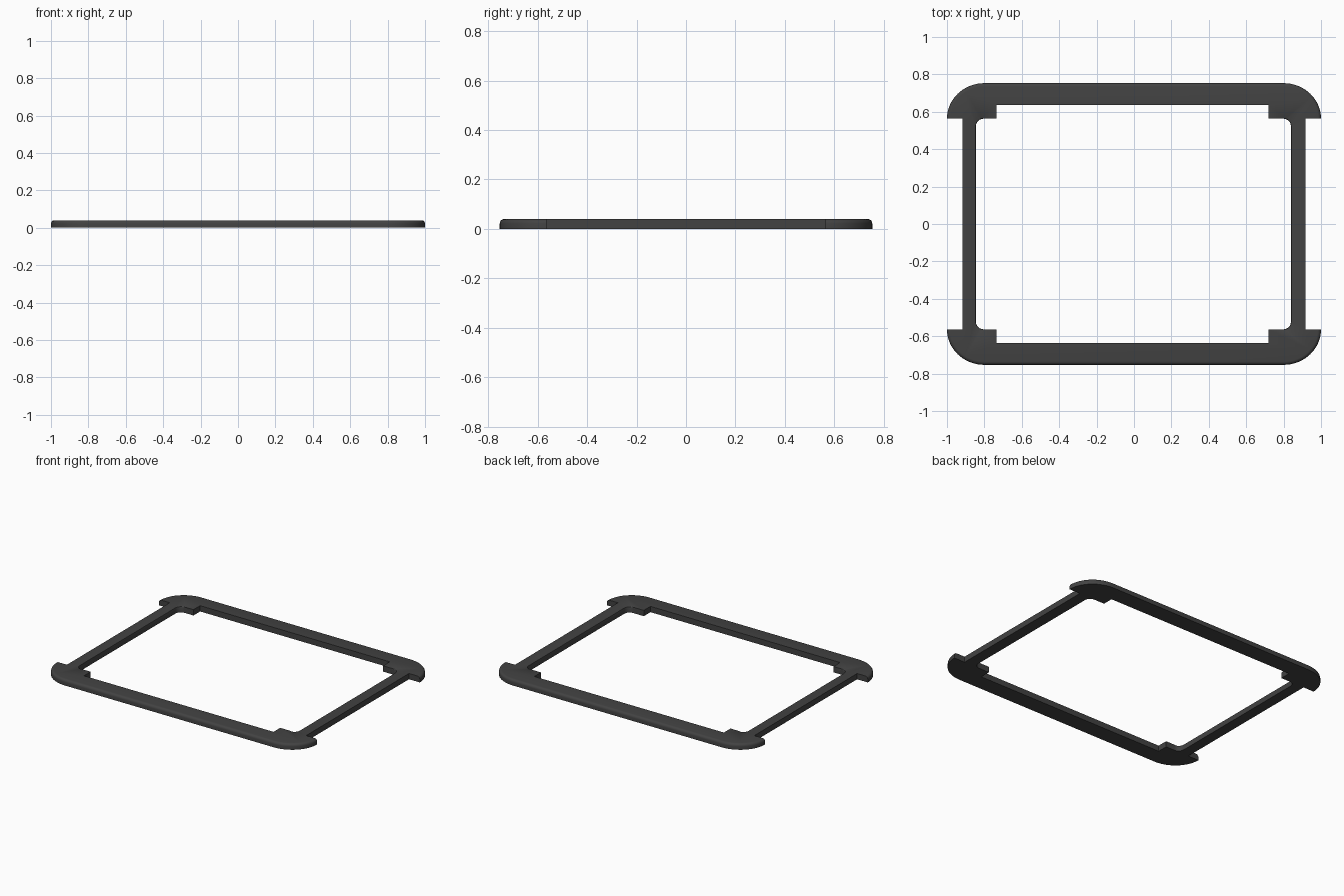
import bpy, bmesh
from math import sin, cos, pi, radians

if "Cube" in bpy.data.objects:
    bpy.data.objects.remove(bpy.data.objects["Cube"])

H = 0.04          # thickness
YE, YI, YT = 0.753, 0.636, 0.563   # outer edge, bar inner edge, tab edge


def arc(cx, cy, rx, ry, a0, a1, n):
    return [(cx + rx * cos(radians(a0 + (a1 - a0) * i / n)),
             cy + ry * sin(radians(a0 + (a1 - a0) * i / n))) for i in range(n + 1)]


# Outline of the back half: right rail, corner, long bar, corner, left rail, inner tabs
outer = arc(0.8, YT, 0.2, YE - YT, 0, 90, 16) + arc(-0.8, YT, 0.2, YE - YT, 90, 180, 16)
left_in = [(-0.845, 0)] + arc(-0.805, YT - 0.04, 0.04, 0.04, 180, 90, 6)
right_in = arc(0.799, YT - 0.04, 0.04, 0.04, 90, 0, 6) + [(0.839, 0)]
outline = ([(0.917, 0), (0.917, YT)] + outer + [(-0.918, YT), (-0.918, 0)] + left_in
           + [(-0.736, YT), (-0.736, YI), (0.718, YI), (0.718, YT)] + right_in)

bm = bmesh.new()
bottom = bm.faces.new([bm.verts.new((x, y, 0)) for x, y in outline])
ext = bmesh.ops.extrude_face_region(bm, geom=[bottom], use_keep_orig=True)
bmesh.ops.translate(bm, vec=(0, 0, H),
                    verts=[g for g in ext["geom"] if isinstance(g, bmesh.types.BMVert)])
bmesh.ops.recalc_face_normals(bm, faces=bm.faces)


# Round the top edges that run along a given stretch of the outline
def round_top(points, radius, segments):
    keys = {(round(x, 4), round(y, 4)) for x, y in points}
    edges = [e for e in bm.edges if all(
        v.co.z > H - 1e-5 and (round(v.co.x, 4), round(v.co.y, 4)) in keys for v in e.verts)
        and not all(abs(v.co.y) < 1e-5 for v in e.verts)]
    bmesh.ops.bevel(bm, geom=edges, offset=radius, segments=segments, profile=0.5,
                    affect='EDGES', clamp_overlap=True)


round_top(outer, 0.018, 4)
round_top(left_in, 0.006, 2)
round_top(right_in, 0.006, 2)

# Open the cut ends of the rails so the mirrored half joins cleanly
cut = [f for f in bm.faces if all(abs(v.co.y) < 1e-5 for v in f.verts)]
bmesh.ops.delete(bm, geom=cut, context='FACES')

mesh = bpy.data.meshes.new("frame")
bm.to_mesh(mesh)
bm.free()
frame = bpy.data.objects.new("frame", mesh)
bpy.context.collection.objects.link(frame)
mirror = frame.modifiers.new("front_half", 'MIRROR')
mirror.use_axis = (False, True, False)

# Dark plastic
mat = bpy.data.materials.new("dark_plastic")
mat.diffuse_color = (0.055, 0.055, 0.055, 1)
mat.use_nodes = True
mat.node_tree.nodes["Principled BSDF"].inputs["Base Color"].default_value = mat.diffuse_color
mesh.materials.append(mat)

bpy.context.view_layer.objects.active = frame
frame.select_set(True)
bpy.ops.object.shade_smooth_by_angle(angle=radians(35))
